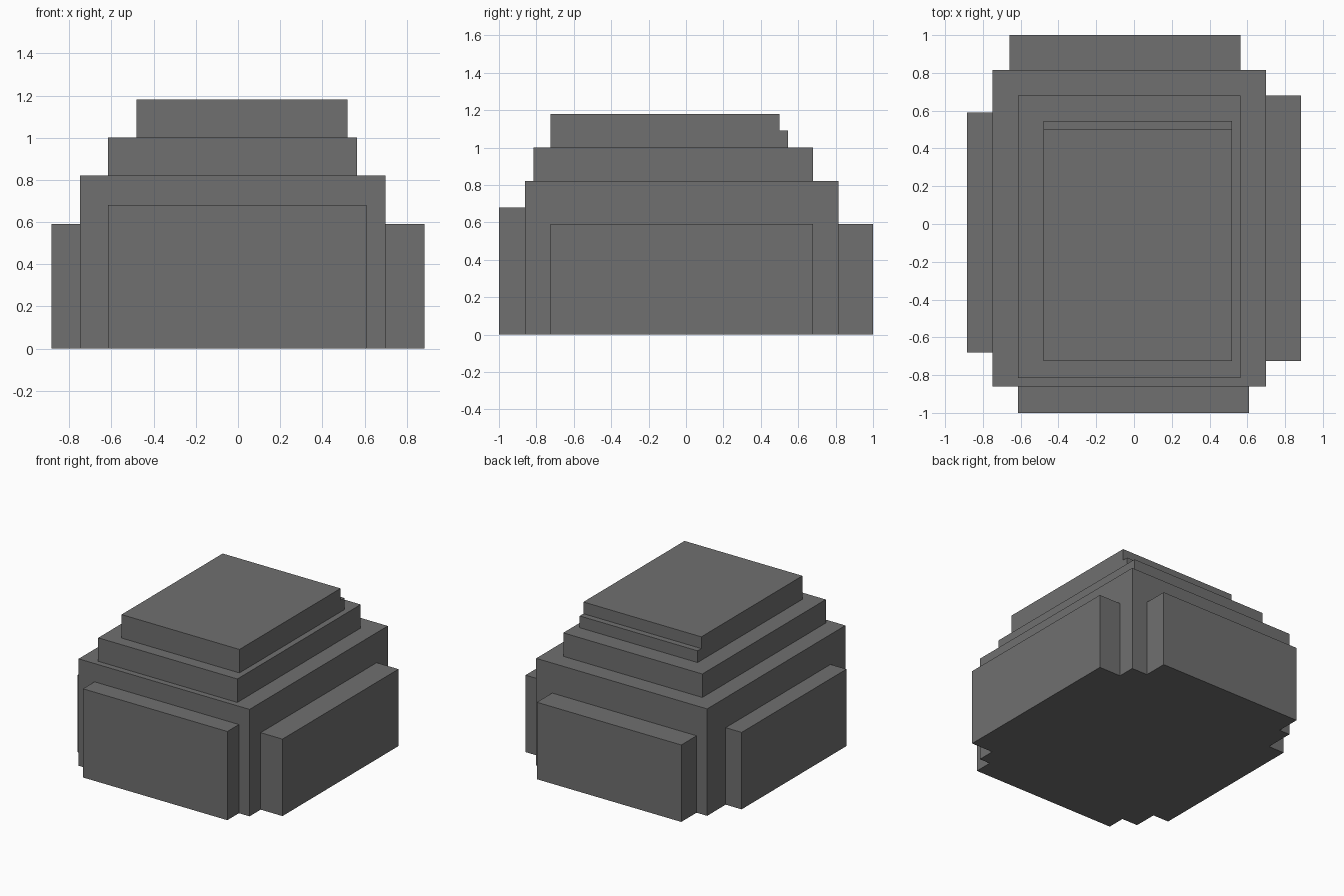
import bpy
import bmesh
from mathutils import Vector

cube = bpy.data.objects.get("Cube")
if cube:
    bpy.data.objects.remove(cube, do_unlink=True)

# Single stone colour
stone = bpy.data.materials.new("dark grey stone")
stone.use_nodes = True
GREY = (0.16, 0.16, 0.16, 1.0)
stone.diffuse_color = GREY
stone.node_tree.nodes["Principled BSDF"].inputs["Base Color"].default_value = GREY


def block(name, xs, ys, zs):
    """Flat-faced box spanning the given x, y and z ranges."""
    low, high = (Vector(v) for v in zip(xs, ys, zs))
    bm = bmesh.new()
    bmesh.ops.create_cube(bm, size=1)
    bmesh.ops.scale(bm, vec=high - low, verts=bm.verts)
    mesh = bpy.data.meshes.new(name)
    bm.to_mesh(mesh)
    bm.free()
    mesh.materials.append(stone)
    obj = bpy.data.objects.new(name, mesh)
    obj.location = (low + high) / 2
    bpy.context.collection.objects.link(obj)
    return obj


# Stacked tiers, from the main body up to the cap
block("main_body", (-0.75, 0.70), (-0.86, 0.815), (0, 0.82))
block("middle_tier", (-0.615, 0.565), (-0.815, 0.68), (0.82, 1.00))
block("top_cap", (-0.48, 0.52), (-0.725, 0.50), (1.00, 1.18))
block("cap_back_ledge", (-0.48, 0.52), (0.50, 0.545), (1.00, 1.09))

# Slabs standing against the four sides of the body
block("front_slab", (-0.615, 0.61), (-1.00, -0.86), (0, 0.68))
block("back_slab", (-0.66, 0.565), (0.815, 1.00), (0, 0.59))
block("left_slab", (0.70, 0.885), (-0.725, 0.68), (0, 0.59))
block("right_slab", (-0.885, -0.75), (-0.68, 0.59), (0, 0.59))
